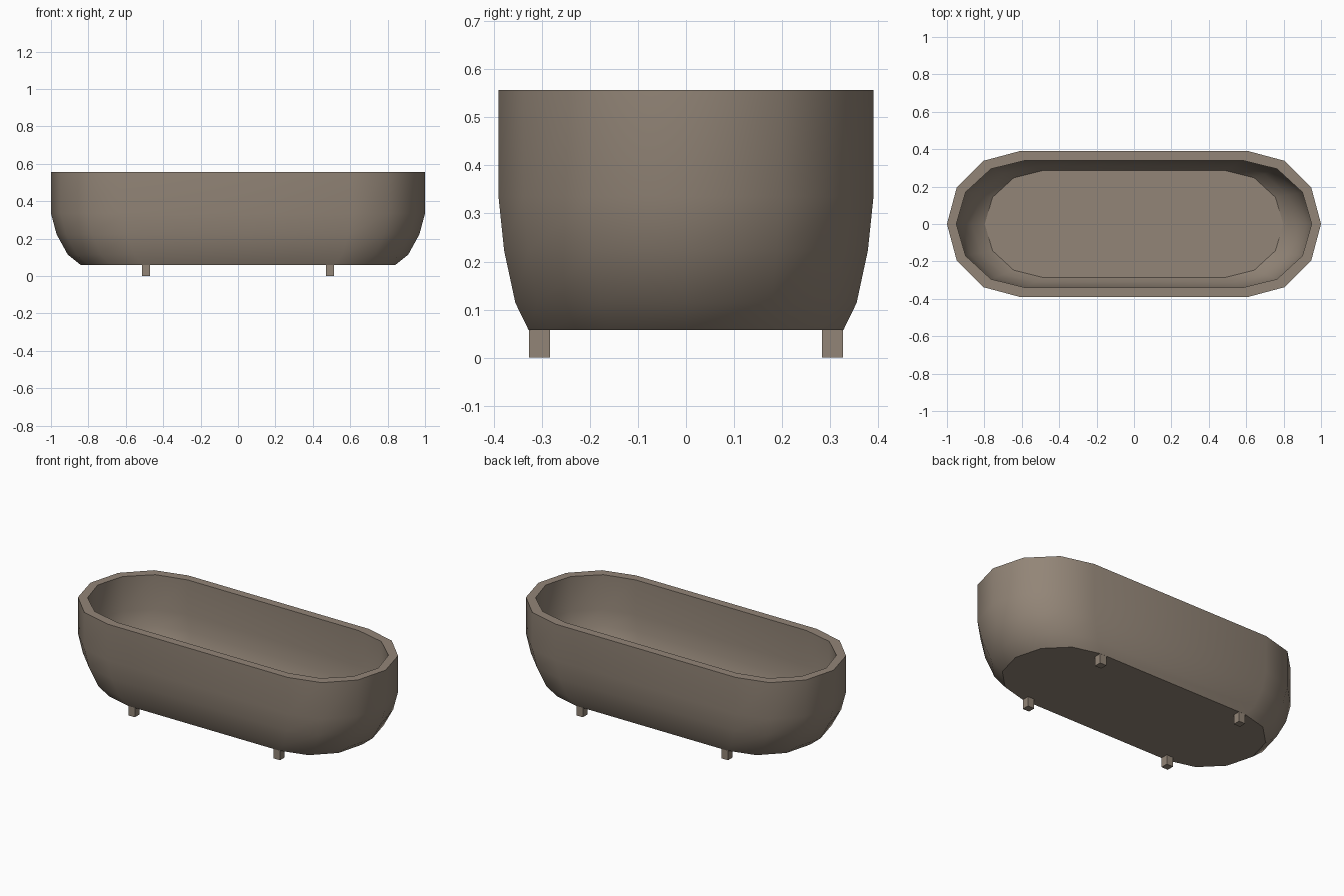
import bpy, bmesh, math

if "Cube" in bpy.data.objects:
    bpy.data.objects.remove(bpy.data.objects["Cube"])

mat = bpy.data.materials.new("taupe stone")
mat.diffuse_color = (0.29, 0.235, 0.185, 1)
mat.use_nodes = True
mat.node_tree.nodes["Principled BSDF"].inputs["Base Color"].default_value = mat.diffuse_color


def outline(sx, sy):
    """Stadium outline: two half circles of six sides joined by straights."""
    pts = []
    for side in (1, -1):
        for i in range(7):
            a = math.radians(-90 + 30 * i)
            x = 0.61 + 0.39 * math.cos(a)
            y = 0.39 * math.sin(a)
            pts.append((side * x * sx, side * y * sy))
    return pts


def finish(bm, name):
    bmesh.ops.recalc_face_normals(bm, faces=bm.faces)
    me = bpy.data.meshes.new(name)
    bm.to_mesh(me)
    bm.free()
    me.materials.append(mat)
    ob = bpy.data.objects.new(name, me)
    bpy.context.collection.objects.link(ob)
    return ob


# Tub shell: rings from the outer base up, over the rim and down inside
outer = [(0.84, 0.058), (0.91, 0.114), (0.97, 0.223), (1.0, 0.335), (1.0, 0.557)]
inner = [(1.0, 0.557), (1.0, 0.345), (0.97, 0.25), (0.91, 0.15), (0.84, 0.105)]
levels = [(s, s, z) for s, z in outer] + [(s * 0.95, s * 0.872, z) for s, z in inner]

bm = bmesh.new()
rings = [[bm.verts.new((x, y, z)) for x, y in outline(sx, sy)] for sx, sy, z in levels]
for lo, hi in zip(rings, rings[1:]):
    n = len(lo)
    for i in range(n):
        j = (i + 1) % n
        bm.faces.new((lo[i], lo[j], hi[j], hi[i]))
bm.faces.new(rings[0][::-1])
bm.faces.new(rings[-1])
tub = finish(bm, "bathtub_shell")
bpy.context.view_layer.objects.active = tub
tub.select_set(True)
bpy.ops.object.shade_smooth_by_angle(angle=math.radians(35))

# Four small square feet
for sx, xn in ((-1, "left"), (1, "right")):
    for sy, yn in ((-1, "front"), (1, "back")):
        bm = bmesh.new()
        bmesh.ops.create_cube(bm, size=1)
        for v in bm.verts:
            v.co = (v.co.x * 0.044 + sx * 0.492,
                    v.co.y * 0.044 + sy * 0.305,
                    (v.co.z + 0.5) * 0.058)
        finish(bm, f"{yn}_{xn}_foot")
